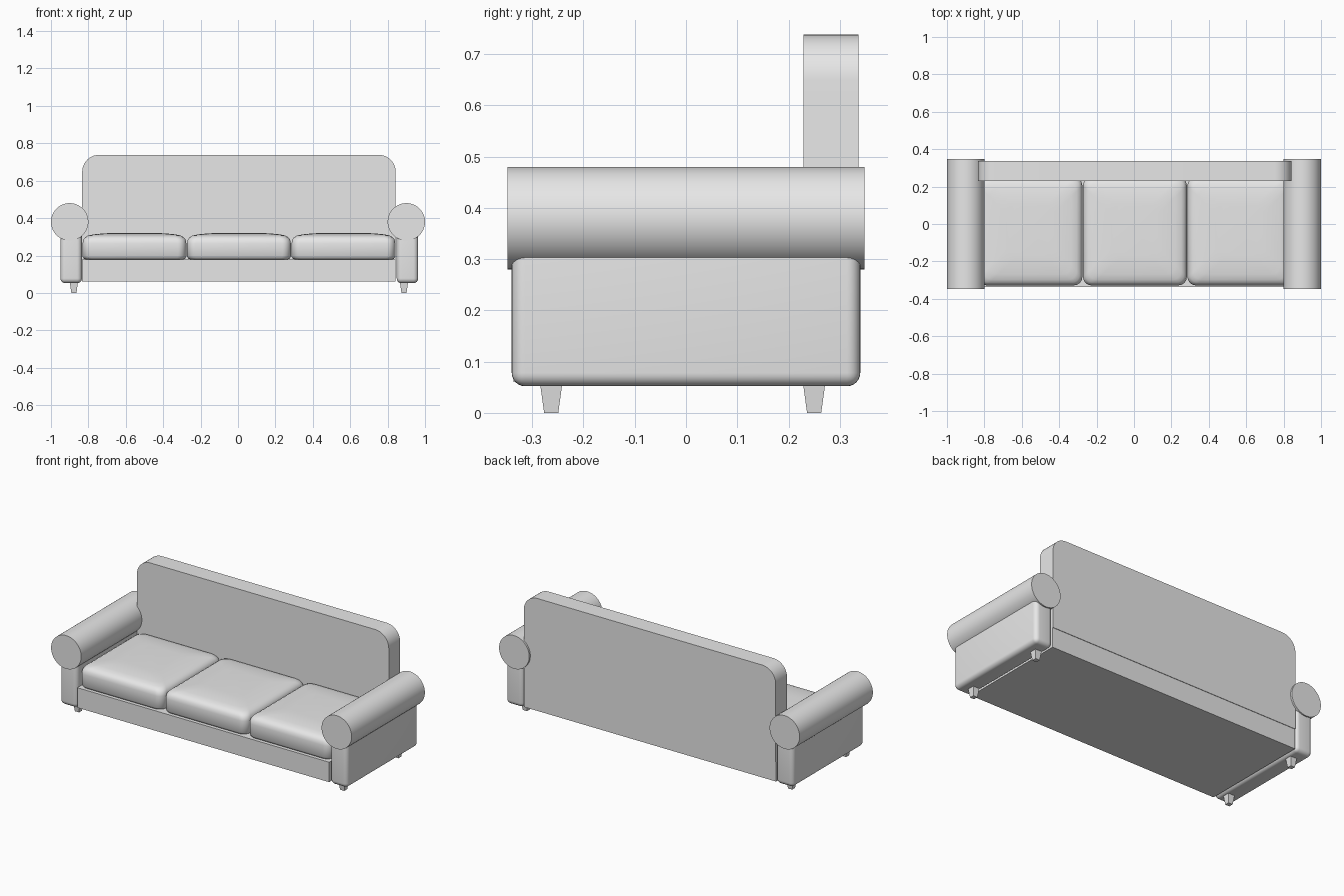
import bpy, bmesh, math
from mathutils import Matrix

cube = bpy.data.objects.get("Cube")
if cube:
    bpy.data.objects.remove(cube, do_unlink=True)

fabric = bpy.data.materials.new("light_grey")
fabric.use_nodes = True
GREY = (0.8, 0.8, 0.8, 1.0)
fabric.diffuse_color = GREY
fabric.node_tree.nodes["Principled BSDF"].inputs["Base Color"].default_value = GREY

SHIFT = 0.005   # body sits slightly off the arm rolls' centre
HALF = 0.838    # half width of the body


def finish(bm, name, angle=35):
    bmesh.ops.recalc_face_normals(bm, faces=bm.faces)
    mesh = bpy.data.meshes.new(name)
    bm.to_mesh(mesh)
    bm.free()
    mesh.materials.append(fabric)
    obj = bpy.data.objects.new(name, mesh)
    bpy.context.collection.objects.link(obj)
    bpy.ops.object.select_all(action='DESELECT')
    obj.select_set(True)
    bpy.context.view_layer.objects.active = obj
    bpy.ops.object.shade_smooth_by_angle(angle=math.radians(angle))
    return obj


def box(name, x, y, z, bevel=0.0, pick=lambda e: True, segments=6):
    """Box from (min, max) ranges, bevelling the picked edges."""
    bm = bmesh.new()
    bmesh.ops.create_cube(bm, size=1)
    for v in bm.verts:
        v.co = [r[0] if c < 0 else r[1] for c, r in zip(v.co, (x, y, z))]
    if bevel:
        bmesh.ops.bevel(bm, geom=[e for e in bm.edges if pick(e)], offset=bevel,
                        segments=segments, profile=0.5, affect='EDGES')
    return finish(bm, name)


def rounded_ring(bm, x, y, z, inset, radius, steps=6):
    """Ring of vertices along a rounded rectangle."""
    hx, hy = (x[1] - x[0]) / 2 - inset, (y[1] - y[0]) / 2 - inset
    cx, cy = sum(x) / 2, sum(y) / 2
    ring = []
    for q, (sx, sy) in enumerate(((1, 1), (-1, 1), (-1, -1), (1, -1))):
        for i in range(steps + 1):
            a = math.pi / 2 * (q + i / steps)
            ring.append(bm.verts.new((cx + sx * (hx - radius) + radius * math.cos(a),
                                      cy + sy * (hy - radius) + radius * math.sin(a), z)))
    return ring


def cushion(name, x, y):
    """Seat cushion with a soft, crowned top."""
    bm = bmesh.new()
    layers = ((0.178, 0.02), (0.183, 0.007), (0.195, 0), (0.265, 0), (0.285, 0.004),
              (0.298, 0.014), (0.307, 0.03), (0.313, 0.06), (0.318, 0.11), (0.32, 0.15))
    rings = [rounded_ring(bm, x, y, z, inset, 0.045) for z, inset in layers]
    for a, b in zip(rings, rings[1:]):
        for i in range(len(a)):
            j = (i + 1) % len(a)
            bm.faces.new((a[i], a[j], b[j], b[i]))
    bm.faces.new(rings[0])
    bm.faces.new(rings[-1])
    finish(bm, name, 50)


# Base and backrest
body_x = (SHIFT - HALF, SHIFT + HALF)
box("base", body_x, (-0.337, 0.334), (0.06, 0.18))
box("backrest", body_x, (0.229, 0.337), (0.18, 0.738), 0.09,
    lambda e: all(v.co.z > 0.7 for v in e.verts) and abs(e.verts[0].co.y - e.verts[1].co.y) > 0.05
    , 10)

# Three seat cushions
pitch = 2 * HALF / 3
for i, side in enumerate(("right", "middle", "left")):
    x0 = body_x[0] + i * pitch
    cushion(side + "_seat_cushion", (x0 + 0.002, x0 + pitch - 0.002), (-0.328, 0.25))

for s, side in ((-1, "right"), (1, "left")):
    # Padded arm panel
    cx = s * 0.899 + SHIFT + 0.002
    box(side + "_arm_panel", (cx - 0.0575, cx + 0.0575), (-0.34, 0.34), (0.052, 0.39), 0.026)

    # Rolled armrest
    bm = bmesh.new()
    bmesh.ops.create_cone(bm, cap_ends=True, segments=64, radius1=0.1, radius2=0.1, depth=0.696,
                          matrix=Matrix.Translation((s * 0.9, 0, 0.38))
                          @ Matrix.Rotation(math.pi / 2, 4, 'X'))
    finish(bm, side + "_arm_roll")

    # Square tapered legs
    for y, end in ((-0.263, "front"), (0.25, "back")):
        bm = bmesh.new()
        root2 = math.sqrt(2)
        bmesh.ops.create_cone(bm, cap_ends=True, segments=4, radius1=0.0138 * root2,
                              radius2=0.0215 * root2, depth=0.056,
                              matrix=Matrix.Translation((s * 0.8825 + SHIFT, y, 0.028))
                              @ Matrix.Rotation(math.pi / 4, 4, 'Z'))
        finish(bm, f"{side}_{end}_leg")
